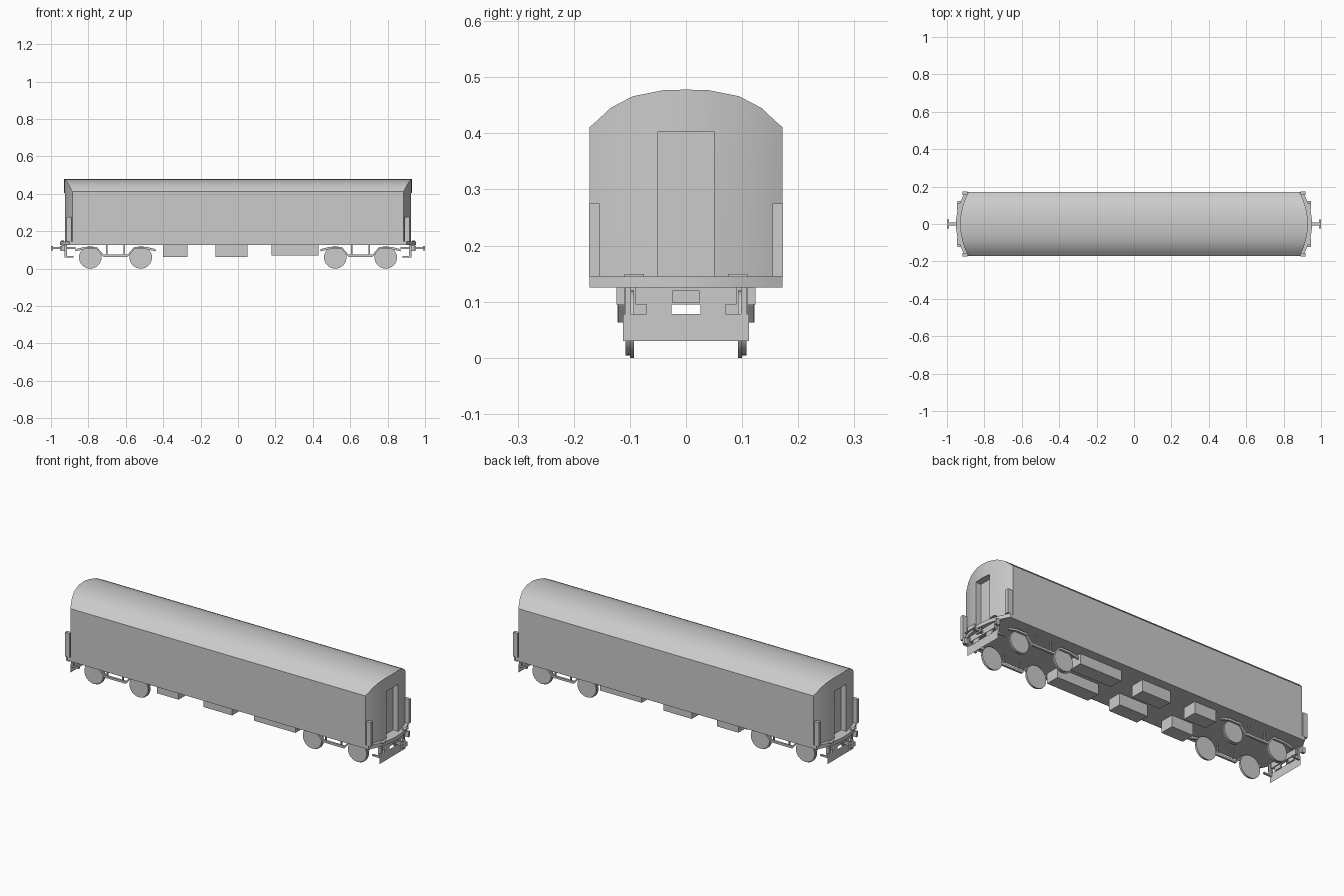
import bpy, bmesh, math

if "Cube" in bpy.data.objects:
    bpy.data.objects.remove(bpy.data.objects["Cube"])

ROOF = [(0, .478), (.04, .477), (.095, .466), (.135, .445), (.158, .423), (.172, .411)]
HALF = .172


def finish(name, bm, smooth=False):
    bmesh.ops.recalc_face_normals(bm, faces=bm.faces)
    me = bpy.data.meshes.new(name)
    bm.to_mesh(me)
    bm.free()
    ob = bpy.data.objects.new(name, me)
    bpy.context.collection.objects.link(ob)
    if smooth:
        bpy.ops.object.select_all(action='DESELECT')
        ob.select_set(True)
        bpy.context.view_layer.objects.active = ob
        bpy.ops.object.shade_smooth_by_angle(angle=math.radians(30))
    return ob


def box(name, x, y, z):
    bm = bmesh.new()
    bmesh.ops.create_cube(bm, size=1)
    for v in bm.verts:
        v.co = [(a[0] + a[1]) / 2 + c * (a[1] - a[0]) for a, c in zip((x, y, z), v.co)]
    return finish(name, bm)


def span(s, a, b):
    return tuple(sorted((s * a, s * b)))


def prism(name, points, axis, a, b, smooth=False):
    # extrude a flat outline along y or z
    bm = bmesh.new()
    put = (lambda p, t: (p[0], t, p[1])) if axis == 'y' else (lambda p, t: (p[0], p[1], t))
    face = bm.faces.new([bm.verts.new(put(p, a)) for p in points])
    new = bmesh.ops.extrude_face_region(bm, geom=[face])['geom']
    shift = (0, b - a, 0) if axis == 'y' else (0, 0, b - a)
    bmesh.ops.translate(bm, verts=[v for v in new if isinstance(v, bmesh.types.BMVert)], vec=shift)
    return finish(name, bm, smooth)


def bow(y, tip, drop):
    return tip - drop * (abs(y) / HALF) ** 2


# body shell: arched roof, flat sides, ends bowed in plan
stations = [(-y, z) for y, z in reversed(ROOF)] + ROOF[1:]
bm = bmesh.new()
cols = []
for y, z in stations:
    x = bow(y, .93, .045)
    cols.append([bm.verts.new((sx * x, y, zz)) for sx, zz in ((-1, .125), (1, .125), (1, z), (-1, z))])
for a, b in zip(cols, cols[1:]):
    for i in range(4):
        j = (i + 1) % 4
        bm.faces.new((a[i], a[j], b[j], b[i]))
bm.faces.new(cols[0])
bm.faces.new(cols[-1])
body = finish("coach_body", bm, True)

for s in (-1, 1):
    # recessed gangway door
    cut = box("door_cutter", span(s, .895, 1), (-.05, .05), (.145, .403))
    cut.hide_render = True
    cut.hide_viewport = False
    cut.display_type = 'WIRE'
    mod = body.modifiers.new("door_recess", 'BOOLEAN')
    mod.operation = 'DIFFERENCE'
    mod.solver = 'EXACT'
    mod.object = cut

    # bowed end sill
    ys = [HALF * (i / 6 - 1) for i in range(13)]
    outline = [(s * bow(y, .952, .05), y) for y in ys] + [(s * .88, HALF), (s * .88, -HALF)]
    prism("end_sill", outline, 'z', .125, .145, True)

    # headstock, brackets and thin plough plate
    box("headstock", span(s, .915, .93), (-.09, .09), (.095, .125))
    bm = bmesh.new()
    bm.faces.new([bm.verts.new((s * .927, y, z)) for y, z in
                  ((-.112, .03), (.112, .03), (.112, .078), (-.112, .078))])
    finish("plough_plate", bm)
    for t in (-1, 1):
        box("plough_hanger", span(s, .915, .927), span(t, .098, .108), (.06, .125))
        box("plough_stay", span(s, .88, .927), span(t, .098, .108), (.06, .068))
        box("sill_bracket", span(s, .925, .945), span(t, .11, .124), (.095, .125))
        box("plate_mount", span(s, .92, .928), span(t, .026, .07), (.075, .096))
        box("corner_panel", span(s, .89, .918), span(t, .154, .1725), (.145, .275))
        box("end_step", span(s, .93, .947), span(t, .075, .11), (.144, .149))

    # coupler
    box("coupler_shaft", span(s, .87, .993), (-.007, .007), (.104, .116))
    box("coupler_collar", span(s, .945, .952), (-.018, .018), (.098, .12))
    box("coupler_head", span(s, .99, 1.0), (-.024, .024), (.098, .12))

    # bogies
    for t in (-1, 1):
        for cx in (.52, .79):
            bm = bmesh.new()
            for r, w, off in ((.06, .007, .096), (.056, .009, .103)):
                made = bmesh.ops.create_cone(bm, cap_ends=True, segments=32, radius1=r, radius2=r, depth=w)
                for v in made['verts']:
                    x, y, z = v.co
                    v.co = (s * cx + x, t * off + z, .06 + y)
            finish("wheel", bm, True)
        path = [(-.215, .098), (-.165, .11), (-.1, .11), (-.065, .069)]
        path += [(-x, z) for x, z in reversed(path)]
        top = [(s * .655 + x, z + .006) for x, z in path]
        low = [(s * .655 + x, z - .006) for x, z in reversed(path)]
        prism("bogie_side_frame", top + low, 'y', t * .110, t * .121)
        for dx in (-.047, .047):
            cx = s * .655 + dx
            box("bogie_hanger", (cx - .003, cx + .003), span(t, .111, .119), (.067, .126))

# underfloor equipment boxes, in mirrored pairs
for x0, x1, z in ((-.40, -.27, .063), (-.12, .05, .063), (.18, .43, .07)):
    for t in (-1, 1):
        box("underfloor_box", (x0, x1), span(t, .045, .122), (z, .126))
